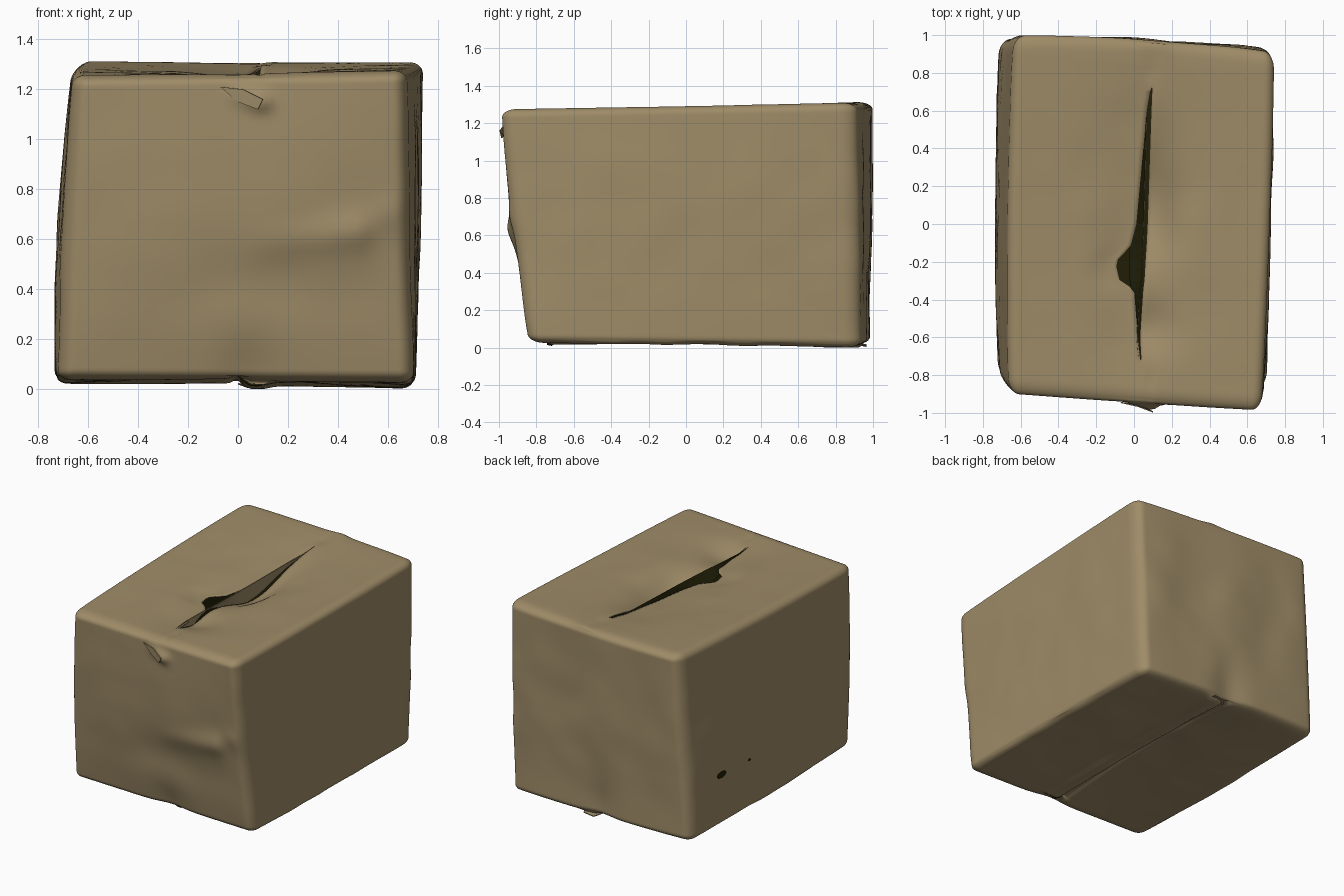
import bpy, bmesh, math
from mathutils import Vector, noise

cube = bpy.data.objects.get("Cube")
if cube:
    bpy.data.objects.remove(cube, do_unlink=True)


def material(name, colour):
    m = bpy.data.materials.new(name)
    m.use_nodes = True
    m.diffuse_color = colour
    bsdf = m.node_tree.nodes["Principled BSDF"]
    bsdf.inputs["Base Color"].default_value = colour
    bsdf.inputs["Roughness"].default_value = 0.9
    return m


CARD = material("tan cardboard", (0.345, 0.262, 0.138, 1))
INSIDE = material("dark interior", (0.015, 0.0135, 0.002, 1))

# Leaning corners of the box, keyed by side (x, y, z)
CORNERS = {
    (-1, -1, -1): (-0.715, -0.80, 0.035), (1, -1, -1): (0.70, -0.84, 0.025),
    (-1, 1, -1): (-0.71, 0.97, 0.02), (1, 1, -1): (0.70, 0.925, 0.0),
    (-1, -1, 1): (-0.655, -0.90, 1.255), (1, -1, 1): (0.67, -0.99, 1.275),
    (-1, 1, 1): (-0.63, 0.99, 1.315), (1, 1, 1): (0.74, 0.90, 1.31),
}
# Torn opening between the top flaps: y, left edge x, right edge x
GAP = [(-0.75, .03, .03), (-0.6, .012, .02), (-0.34, -.01, .035), (-0.31, -.085, .04),
       (-0.2, -.11, .045), (-0.12, -.03, .05), (0, 0, .055), (0.6, .05, .07), (0.75, .075, .075)]
HALF = Vector((0.71, 0.96, 0.64))
ROUND = Vector((0.055, 0.085, 0.045))


def gap_at(y):
    if y <= GAP[0][0]:
        return GAP[0][1:]
    for a, b in zip(GAP, GAP[1:]):
        if y <= b[0]:
            t = (y - a[0]) / (b[0] - a[0])
            return a[1] + (b[1] - a[1]) * t, a[2] + (b[2] - a[2]) * t
    return GAP[-1][1:]


def bump(d, width):
    return math.exp(-(d / width) ** 2)


def crease(a, b, p, width):
    """Soft ridge along a-b in a face plane, growing towards b."""
    a, b, p = Vector(a), Vector(b), Vector(p)
    t = max(0, min(1, (p - a).dot(b - a) / (b - a).length_squared))
    return t * bump((p - a.lerp(b, t)).length, width)


def seam_sag(y):
    """Depth of the sunken flap beside the torn seam."""
    return 0.11 * bump(y - 0.1, 0.33) + 0.05 * bump(y + 0.55, 0.14)


def round_edges(u):
    q = Vector([u[i] * HALF[i] for i in range(3)])
    core = Vector([max(ROUND[i] - HALF[i], min(HALF[i] - ROUND[i], q[i])) for i in range(3)])
    d = Vector([(q[i] - core[i]) / ROUND[i] for i in range(3)])
    if d.length > 1e-6:
        d.normalize()
    return Vector([(core[i] + d[i] * ROUND[i]) / HALF[i] for i in range(3)])


def shape(u, side):
    """Map a point of the unit cube to the battered box."""
    w = round_edges(u)
    p = Vector()
    for s, c in CORNERS.items():
        k = 1.0
        for i in range(3):
            k *= (1 + s[i] * w[i]) / 2
        p += Vector(c) * k
    fx, fy, fz = [max(0, 1 - c * c) for c in w]
    x, y, z = p
    n = noise.noise(Vector((x * 2.2, y * 2.2, z * 2.2 + 5)))
    n += 0.5 * noise.noise(Vector((x * 4.5 + 3, y * 4.5, z * 4.5)))
    # bulging side walls
    p.x += w.x * (0.042 if w.x < 0 else 0.022) * math.sqrt(fy) * (0.5 + 0.5 * fz) + 0.01 * n * fz
    # front wall: belly, folded ridge and a dent below it
    if w.y < -0.9:
        p.y -= 0.036 * fz * (0.4 + 0.6 * fx) + 0.01 * n * fz
        p.y -= 0.024 * crease((0.0, 0.57), (0.47, 0.63), (x, z), 0.07)
        p.y -= 0.012 * crease((0.47, 0.63), (0.6, 0.7), (x, z), 0.07)
        p.y += 0.02 * bump(x - 0.15, 0.35) * bump(z - 0.42, 0.14)
        p.y += 0.025 * bump(x - 0.05, 0.12) * bump(z - 0.05, 0.15)
        p.y -= 0.035 * crease((-0.05, 1.2), (0.09, 1.15), (x, z), 0.04)
    # back wall: bowed outwards with soft vertical buckles
    if w.y > 0.9:
        p.y += 0.03 * math.sqrt(fx)
        p.y += 0.008 * math.cos(x * 9 + z) * fz * fx + 0.012 * n * fz
        p.y -= 0.03 * bump(x, 0.12) * bump(z - 0.1, 0.25)
    # top: sagging flaps meeting at a torn seam
    if u.z > 0.98:
        p.z -= 0.015 * fy * fx
        p.z += 0.014 * n * fx * fy
        if side < 0:
            p.z -= 0.03 * bump(x, 0.2) * fy
        else:
            p.z -= seam_sag(y) * bump(x - 0.03, 0.17)
        p.z -= 0.012 * bump(x - 0.06, 0.02) * bump(abs(y) - 0.82, 0.08)
        p.z += 0.012 * bump(x - 0.1, 0.08) * bump(y - 0.95, 0.06)
        edge = gap_at(y)[0 if side < 0 else 1] - 0.016 * (1 + w.y)
        p.x += edge * max(0, 1 - abs(u.x) / 0.45)
    # bottom: closed seam, one flap pushed inwards beside the other
    if u.z < -0.98:
        p.z += 0.015 * fx * fy + 0.02 * bump(x, 0.025)
        p.z += 0.014 * n * fy
        if x < 0.01:
            p.z += 0.045 * bump(x, 0.3) * fy
        else:
            p.z -= 0.018 * bump(x - 0.07, 0.06) * (y > -0.75)
    p.z = max(p.z, 0)
    return p


# Cardboard box shell
bm = bmesh.new()
bmesh.ops.create_cube(bm, size=2)
bmesh.ops.subdivide_edges(bm, edges=bm.edges[:], cuts=71, use_grid_fill=True)
for v in bm.verts:
    v.co = Vector([math.sin(c * math.pi / 2) * 0.75 + c * 0.25 for c in v.co])
seam = [e for e in bm.edges if all(v.co.z > 0.99 and abs(v.co.x) < 1e-4 and abs(v.co.y) < 0.78
                                   for v in e.verts)]
bmesh.ops.split_edges(bm, edges=seam)
sides = {v: sum(f.calc_center_median().x for f in v.link_faces) for v in bm.verts}
targets = {v: shape(v.co.copy(), sides[v]) for v in bm.verts}
for v, co in targets.items():
    v.co = co
for f in bm.faces:
    f.smooth = True
mesh = bpy.data.meshes.new("cardboard_box")
bm.to_mesh(mesh)
bm.free()


def card_object(name, me, mats, thickness, offset):
    """Give a surface its card thickness; a second material lines the inside."""
    ob = bpy.data.objects.new(name, me)
    bpy.context.collection.objects.link(ob)
    for m in mats:
        me.materials.append(m)
    solid = ob.modifiers.new("card_thickness", "SOLIDIFY")
    solid.thickness = thickness
    solid.offset = offset
    solid.material_offset = len(mats) - 1
    return ob


box = card_object("cardboard_box", mesh, (CARD, INSIDE), 0.01, -1)

# Curled lip standing along the torn seam, dark on its inner side
rows = 40
verts, faces = [], []
for i in range(rows + 1):
    y = -0.75 + 1.5 * i / rows
    left, right = gap_at(y)
    top = 1.262 + 0.015 * y
    verts += [(max(left, -0.02), y, top - 0.02 - 1.15 * seam_sag(y)), (right, y, top)]
    if i:
        faces.append((2 * i - 2, 2 * i, 2 * i + 1, 2 * i - 1))
lip = bpy.data.meshes.new("seam_lip")
lip.from_pydata(verts, [], faces)
card_object("seam_lip", lip, (CARD, INSIDE), 0.004, -1)


def sheet(name, points, mat, thickness=0.006):
    """Thin flat scrap from an outline."""
    me = bpy.data.meshes.new(name)
    me.from_pydata(points, [], [list(range(len(points)))])
    card_object(name, me, (mat,), thickness, 0)


# Torn tape on the front and a loose card end underneath
sheet("torn_tape", [(-0.07, -0.945, 1.21), (0.0, -0.955, 1.15), (0.08, -0.985, 1.12),
                    (0.1, -0.995, 1.16), (0.02, -0.965, 1.2)], CARD)
sheet("bottom_back_flap", [(0.0, 0.9, 0.02), (0.04, 0.965, 0.006), (0.12, 0.965, 0.015), (0.14, 0.87, 0.02)], CARD)


# Punctures in one side wall, laid on its surface
def puncture(name, y, z, ry, rz):
    hit, loc, normal, _ = box.ray_cast(Vector((-2, y, z)), Vector((1, 0, 0)))
    x = loc.x - 0.002 if hit else -0.74
    ring = [(x, y + ry * math.cos(a * math.pi / 4), z + rz * math.sin(a * math.pi / 4)) for a in range(8)]
    sheet(name, ring, INSIDE, 0.006)


bpy.context.view_layer.update()
puncture("large_puncture", 0.64, 0.38, 0.05, 0.022)
puncture("small_puncture", 0.34, 0.37, 0.012, 0.008)
